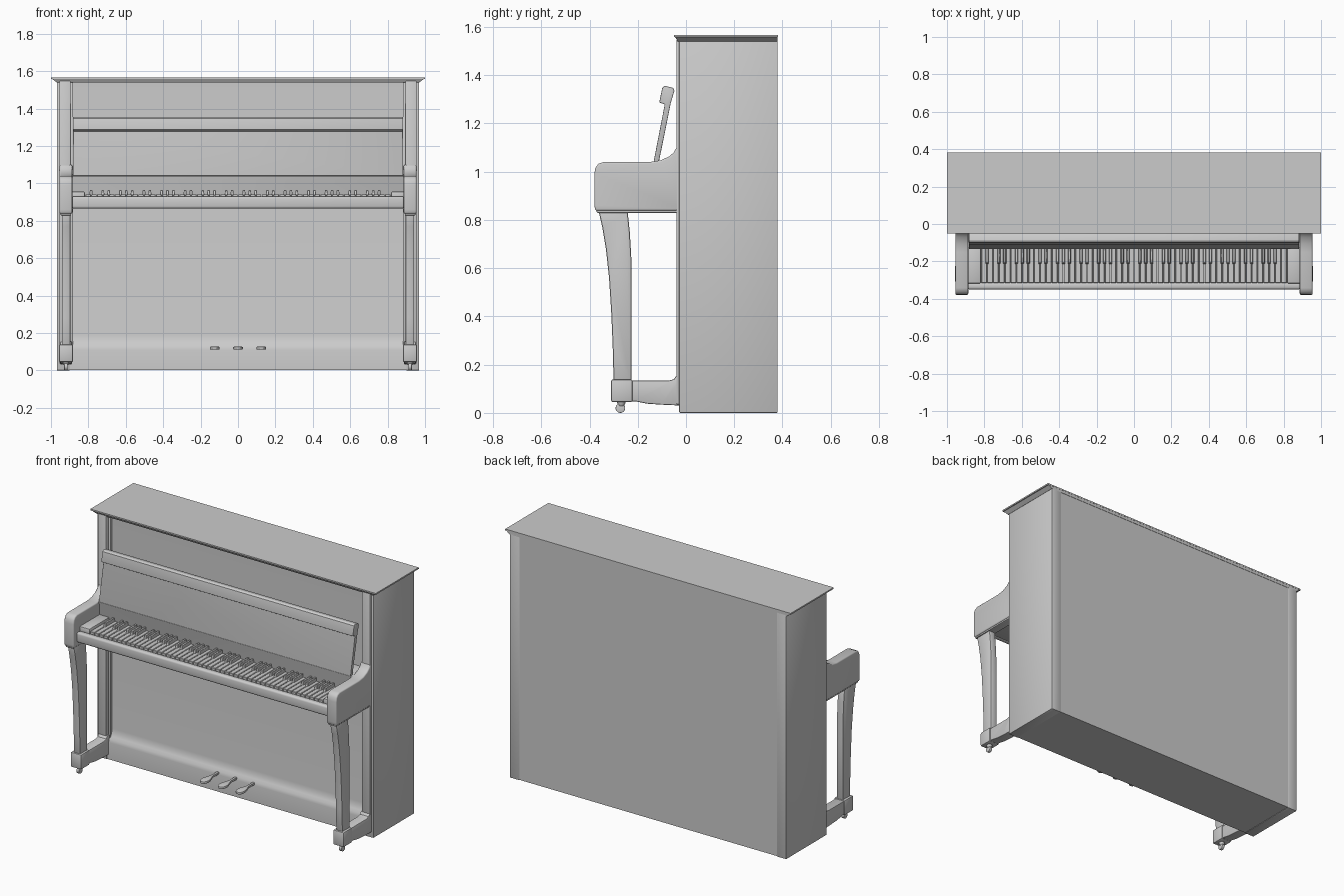
import bpy, bmesh, math
from mathutils import Matrix, Vector

if "Cube" in bpy.data.objects:
    bpy.data.objects.remove(bpy.data.objects["Cube"])


def finish(bm, name, bevel=0.0, segs=2, mirror=False):
    """Bevel sharp edges, turn the bmesh into an object, optionally mirror it over x."""
    bmesh.ops.recalc_face_normals(bm, faces=bm.faces)
    if bevel:
        edges = [e for e in bm.edges if e.calc_face_angle(0) > 0.7]
        bmesh.ops.bevel(bm, geom=edges, offset=bevel, segments=segs, profile=0.5,
                        affect='EDGES', clamp_overlap=True)
    me = bpy.data.meshes.new(name)
    bm.to_mesh(me)
    bm.free()
    ob = bpy.data.objects.new(name, me)
    bpy.context.collection.objects.link(ob)
    bpy.ops.object.select_all(action='DESELECT')
    ob.select_set(True)
    bpy.context.view_layer.objects.active = ob
    bpy.ops.object.shade_smooth_by_angle(angle=math.radians(35))
    if mirror:
        ob.modifiers.new("Mirror", 'MIRROR')
    return ob


def add_box(bm, x, y, z):
    size = Vector((x[1] - x[0], y[1] - y[0], z[1] - z[0]))
    mid = Vector((sum(x) / 2, sum(y) / 2, sum(z) / 2))
    m = Matrix.Translation(mid) @ Matrix.Diagonal((*size, 1))
    return bmesh.ops.create_cube(bm, size=1, matrix=m)['verts']


def box(name, x, y, z, **kw):
    bm = bmesh.new()
    add_box(bm, x, y, z)
    return finish(bm, name, **kw)


def add_prism(bm, pts, direction):
    f = bm.faces.new([bm.verts.new(p) for p in pts])
    ext = bmesh.ops.extrude_face_region(bm, geom=[f])['geom']
    bmesh.ops.translate(bm, vec=direction,
                        verts=[v for v in ext if isinstance(v, bmesh.types.BMVert)])


def side_profile(name, yz, x, **kw):
    """Extrude a side (y, z) outline between two x positions."""
    bm = bmesh.new()
    add_prism(bm, [(x[0], y, z) for y, z in yz], (x[1] - x[0], 0, 0))
    return finish(bm, name, **kw)


# Cabinet: core with coved plinth, side walls and front pillars
side_profile("cabinet_core", [(0.378, 0.003), (0.378, 1.55), (0.0, 1.55), (0.0, 0.19),
             (-0.004, 0.165), (-0.012, 0.145), (-0.022, 0.13), (-0.026, 0.11),
             (-0.026, 0.003)], (-0.93, 0.93))
box("side_wall", (0.90, 0.968), (-0.028, 0.38), (0, 1.55), bevel=0.004, mirror=True)
box("front_pillar", (0.895, 0.955), (-0.04, 0.0), (0.035, 1.548), bevel=0.005, mirror=True)
box("pillar_bead", (0.882, 0.897), (-0.018, 0.01), (0.13, 1.548), bevel=0.004, mirror=True)

# Lid, flaring outwards to its top edge
bm = bmesh.new()
add_box(bm, (-1, 1), (-0.05, 0.381), (1.558, 1.567))
for v in add_box(bm, (-0.995, 0.995), (-0.046, 0.38), (1.54, 1.559)):
    if v.co.z < 1.55:
        v.co.x *= 0.974
        v.co.y = max(v.co.y, -0.034)
finish(bm, "lid")

# Keyboard bed, key slip, end blocks and the fallboard behind the keys
box("key_bed", (-0.89, 0.89), (-0.335, 0.01), (0.868, 0.918), bevel=0.004)
box("key_slip", (-0.89, 0.89), (-0.35, -0.313), (0.866, 0.93), bevel=0.012, segs=3)
box("key_block", (0.818, 0.892), (-0.318, -0.11), (0.91, 0.957), bevel=0.008, mirror=True)
side_profile("fallboard", [(-0.122, 0.91), (-0.122, 1.02), (-0.13, 1.04), (-0.04, 1.045),
             (0.01, 1.05), (0.01, 0.91)], (-0.888, 0.888), bevel=0.003)

# Keys: 52 naturals, with sharps in the usual pattern starting from A
pitch = 1.634 / 52
naturals, sharps = bmesh.new(), bmesh.new()
for i in range(52):
    x = -0.817 + i * pitch
    add_box(naturals, (x + 0.0015, x + pitch - 0.0015), (-0.315, -0.115), (0.915, 0.942))
    if i % 7 in (0, 2, 3, 5, 6) and i < 51:
        c = x + pitch
        for v in add_box(sharps, (c - 0.009, c + 0.009), (-0.215, -0.115), (0.935, 0.964)):
            if v.co.z > 0.95:
                v.co.x = c + (v.co.x - c) * 0.7
                v.co.y = max(v.co.y, -0.207)
finish(naturals, "natural_keys", bevel=0.002, segs=1)
finish(sharps, "sharp_keys", bevel=0.002, segs=1)

# Tilted music desk with a thick top rail
side_profile("music_desk", [(-0.134, 1.042), (-0.112, 1.042), (-0.063, 1.285), (-0.048, 1.335),
             (-0.052, 1.347), (-0.088, 1.356), (-0.098, 1.348), (-0.111, 1.287),
             (-0.088, 1.279)], (-0.882, 0.882), bevel=0.003)

# Arms with rounded nose and sweep up to the cabinet
side_profile("arm", [(-0.376, 0.838), (-0.38, 0.86), (-0.38, 0.99), (-0.376, 1.015),
             (-0.364, 1.032), (-0.342, 1.04), (-0.15, 1.04), (-0.105, 1.047), (-0.07, 1.063),
             (-0.05, 1.08), (-0.04, 1.1), (-0.01, 1.1), (-0.01, 0.838)],
             (0.886, 0.954), bevel=0.008, segs=3, mirror=True)
box("arm_base", (0.892, 0.948), (-0.37, -0.02), (0.829, 0.845), bevel=0.004, mirror=True)

# Curved tapering legs
side_profile("front_leg", [(-0.362, 0.835), (-0.347, 0.77), (-0.332, 0.68), (-0.319, 0.56),
             (-0.31, 0.42), (-0.304, 0.28), (-0.3, 0.13), (-0.226, 0.13), (-0.225, 0.5),
             (-0.227, 0.65), (-0.233, 0.75), (-0.242, 0.835)],
             (0.896, 0.942), bevel=0.007, mirror=True)

# Feet reaching back to the cabinet
side_profile("foot", [(-0.305, 0.047), (-0.305, 0.134), (-0.07, 0.134), (-0.05, 0.14),
             (-0.04, 0.155), (-0.01, 0.155), (-0.01, 0.03), (-0.1, 0.034), (-0.16, 0.038),
             (-0.21, 0.048)], (0.888, 0.951), bevel=0.005, mirror=True)
box("foot_block", (0.882, 0.957), (-0.31, -0.222), (0.045, 0.139), bevel=0.007, mirror=True)

# Casters
bm = bmesh.new()
bmesh.ops.create_cone(bm, cap_ends=True, segments=16, radius1=0.012, radius2=0.02, depth=0.022,
                      matrix=Matrix.Translation((0.92, -0.268, 0.039)))
bmesh.ops.create_cone(bm, cap_ends=True, segments=20, radius1=0.02, radius2=0.02, depth=0.018,
                      matrix=Matrix.Translation((0.92, -0.272, 0.02))
                      @ Matrix.Rotation(math.pi / 2, 4, 'Y'))
finish(bm, "caster", bevel=0.002, mirror=True)

# Pedals: narrow stem widening into a rounded tip
half = [(0.009, 0.0), (0.008, -0.08), (0.014, -0.1), (0.023, -0.125), (0.026, -0.15),
        (0.021, -0.172), (0.01, -0.185)]
for label, px in (("left", -0.125), ("middle", 0), ("right", 0.125)):
    bm = bmesh.new()
    outline = half + [(-x, y) for x, y in reversed(half)]
    add_prism(bm, [(px + x, y, 0.112) for x, y in outline], (0, 0, 0.015))
    finish(bm, label + "_pedal", bevel=0.004)
